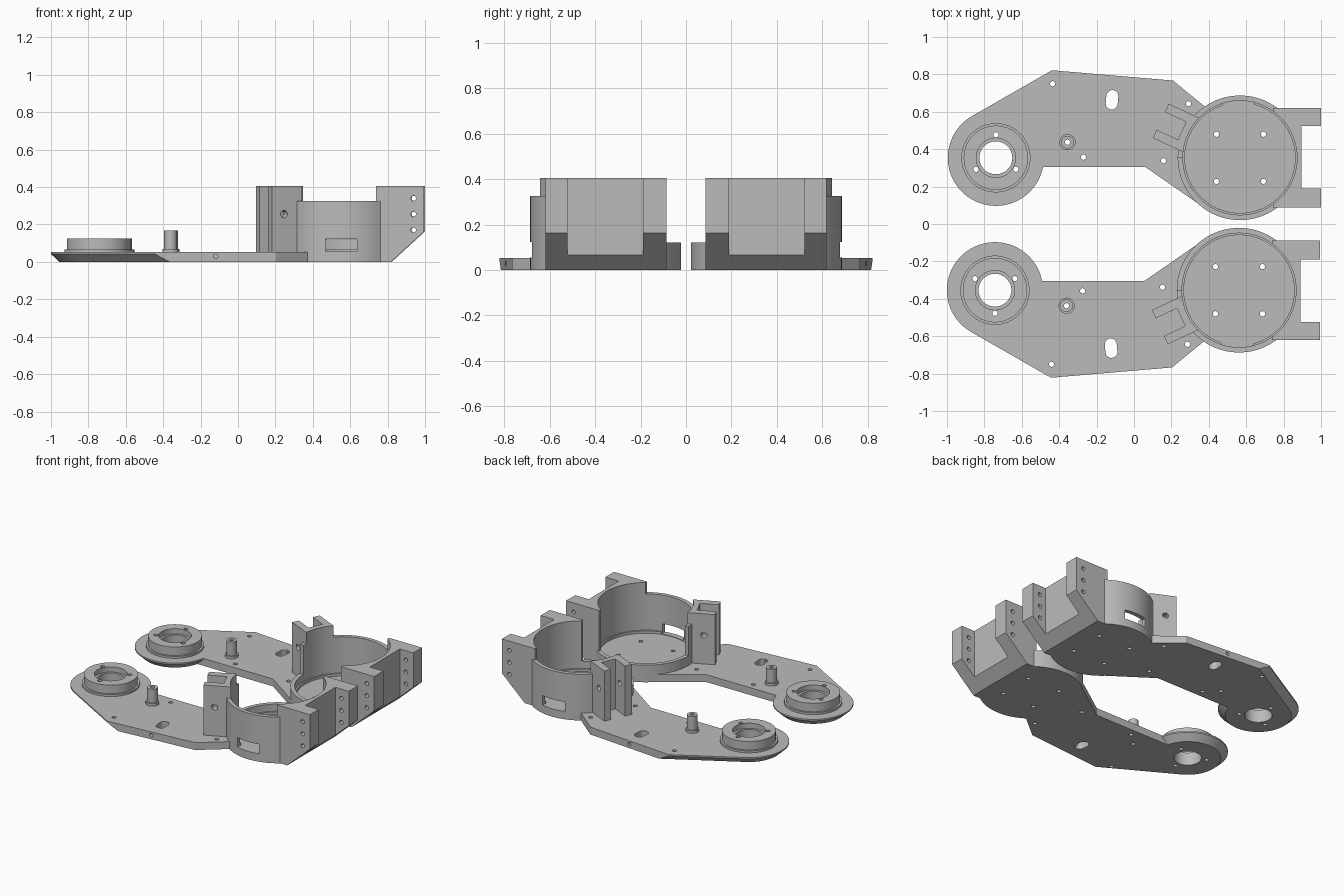
import bpy, bmesh, math
from mathutils import Matrix, Vector

if "Cube" in bpy.data.objects:
    bpy.data.objects.remove(bpy.data.objects["Cube"])

grey = bpy.data.materials.new("plain_grey")
grey.diffuse_color = (0.5, 0.5, 0.5, 1)
grey.use_nodes = True
grey.node_tree.nodes["Principled BSDF"].inputs["Base Color"].default_value = grey.diffuse_color

HUB = (-0.741, 0.354)      # wheel hub centre
CUP = (0.564, 0.354)       # motor cup centre
POST_ANGLE = math.radians(155)


def loft(name, rings):
    """Closed solid through rings of 3D points with equal counts."""
    bm = bmesh.new()
    loops = [[bm.verts.new(p) for p in ring] for ring in rings]
    n = len(loops[0])
    for a, b in zip(loops, loops[1:]):
        for i in range(n):
            j = (i + 1) % n
            bm.faces.new((a[i], a[j], b[j], b[i]))
    bm.faces.new(loops[0][::-1])
    bm.faces.new(loops[-1])
    bmesh.ops.recalc_face_normals(bm, faces=bm.faces)
    mesh = bpy.data.meshes.new(name)
    bm.to_mesh(mesh)
    bm.free()
    ob = bpy.data.objects.new(name, mesh)
    bpy.context.collection.objects.link(ob)
    mesh.materials.append(grey)
    return ob


def prism(name, pts, z0, z1):
    return loft(name, [[(x, y, z) for x, y in pts] for z in (z0, z1)])


def arc(c, r, a0, a1, n):
    return [(c[0] + r * math.cos(a0 + (a1 - a0) * i / n),
             c[1] + r * math.sin(a0 + (a1 - a0) * i / n)) for i in range(n + 1)]


def disc(name, c, r, z0, z1, n=32):
    return prism(name, arc(c, r, 0, math.tau, n)[:-1], z0, z1)


def box(name, x0, x1, y0, y1, z0, z1):
    return prism(name, [(x0, y0), (x1, y0), (x1, y1), (x0, y1)], z0, z1)


def side_profile(name, pts, y0, y1):
    return loft(name, [[(x, y, z) for x, z in pts] for y in (y0, y1)])


def cross_hole(name, start, direction, r, length):
    ob = disc(name, (0, 0), r, 0, length, 16)
    q = Vector(direction).to_track_quat('Z', 'Y')
    ob.data.transform(Matrix.Translation(start) @ q.to_matrix().to_4x4())
    return ob


def combine(body, parts, operation):
    for part in parts:
        part.hide_render = True
        mod = body.modifiers.new(part.name, 'BOOLEAN')
        mod.object, mod.operation, mod.solver = part, operation, 'EXACT'
        bpy.context.view_layer.objects.active = body
        bpy.ops.object.modifier_apply(modifier=mod.name)
        bpy.data.objects.remove(part)


def post_box(name, u0, u1, v, z0, z1):
    """Box in the frame pointing from the cup towards the guide post."""
    ob = box(name, u0, u1, -v, v, z0, z1)
    ob.data.transform(Matrix.Translation((*CUP, 0)) @ Matrix.Rotation(POST_ANGLE, 4, 'Z'))
    return ob


# Base plate with a chamfered lower rim around the hub end
def plate_outline(inset):
    r = 0.257 - inset
    corner = Vector((-0.441, 0.822))
    edge = (Vector((0.206, 0.767)) - corner).normalized()
    tangent = math.radians(120.1)
    slide = -inset / (edge.x * math.cos(tangent) + edge.y * math.sin(tangent))
    corner = corner + edge * slide
    end = math.tau - math.asin(0.048 / r)
    pts = [(0.40, 0.608), (0.206, 0.767), tuple(corner)]
    pts += arc(HUB, r, tangent, end, 48)
    return pts + [(0.056, 0.306), (0.385, 0.078), (0.564, 0.354)]


rim, foot = plate_outline(0), plate_outline(0.045)
body = loft("mount_arm_back", [[(x, y, z) for x, y in ring]
                               for ring, z in ((foot, 0), (rim, 0.042), (rim, 0.052))])

# Motor cup, rail block, guide post, hub and peg
combine(body, [
    disc("low_cup", CUP, 0.333, 0, 0.12, 96),
    prism("tall_cup_wall", arc(CUP, 0.333, 0, math.pi, 48), 0.02, 0.325),
    side_profile("rail_block", [(0.74, 0), (0.82, 0), (0.998, 0.163), (0.998, 0.405),
                                (0.74, 0.405)], 0.087, 0.62),
    post_box("guide_post", 0.28, 0.467, 0.101, 0.02, 0.405),
    disc("hub_base", HUB, 0.185, 0.03, 0.066, 64),
    disc("hub", HUB, 0.172, 0.03, 0.126, 64),
    disc("peg_base", (-0.358, 0.437), 0.043, 0.03, 0.07),
    disc("peg", (-0.358, 0.437), 0.034, 0.03, 0.167),
], 'UNION')

# Large openings: bore, rail notch, underside slope, post channel, cup window
cutters = [
    disc("bore", CUP, 0.305, 0.07, 0.6, 96),
    disc("floor_recess", CUP, 0.295, 0.052, 0.2, 96),
    box("rail_notch", 0.893, 1.2, 0.189, 0.523, -0.1, 0.6),
    side_profile("underside_slope", [(0.82, 0), (1.0, 0.165), (1.2, 0.165), (1.2, -0.1),
                                     (0.82, -0.1)], -0.2, 0.9),
    post_box("post_channel", 0.342, 0.6, 0.052, 0.052, 0.6),
    box("cup_window", 0.47, 0.64, 0.58, 0.75, 0.056, 0.123),
    disc("hub_bore", HUB, 0.088, -0.1, 0.3, 48),
    disc("hub_counterbore", HUB, 0.105, 0.09, 0.3, 48),
]

# Slot through the plate
slot = arc((0, 0.02), 0.032, 0, math.pi, 10) + arc((0, -0.02), 0.032, math.pi, math.tau, 10)
slot_cutter = prism("plate_slot", slot, -0.1, 0.2)
slot_cutter.data.transform(Matrix.Translation((-0.12, 0.664, 0)) @ Matrix.Rotation(-0.09, 4, 'Z'))
cutters.append(slot_cutter)

# Screw holes through plate, cup floor, hub and peg
holes = [(-0.438, 0.75), (-0.272, 0.357), (0.289, 0.643), (0.155, 0.338), (-0.358, 0.437)]
holes += [(CUP[0] + sx * 0.126, CUP[1] + sy * 0.126) for sx in (-1, 1) for sy in (-1, 1)]
holes += [(HUB[0] + 0.123 * math.cos(math.radians(a)), HUB[1] + 0.123 * math.sin(math.radians(a)))
          for a in (90, 210, 330)]
cutters += [disc("screw_hole", c, 0.014, -0.1, 0.3, 16) for c in holes]

# Sideways holes: rail arms, plate edge and guide post
cutters += [cross_hole("rail_hole", (0.94, -0.1, z), (0, 1, 0), 0.014, 0.9)
            for z in (0.17, 0.255, 0.34)]
cutters.append(cross_hole("edge_hole", (-0.117, 0.68, 0.029), (0, 1, 0), 0.012, 0.25))
out = Vector((math.cos(POST_ANGLE), math.sin(POST_ANGLE), 0))
across = Vector((-out.y, out.x, 0))
start = Vector((*CUP, 0.255)) + out * 0.395 - across * 0.2
cutters.append(cross_hole("post_hole", start, across, 0.02, 0.4))
combine(body, cutters, 'DIFFERENCE')

# Mirrored arm on the front side
front = body.copy()
front.name = "mount_arm_front"
front.data = body.data.copy()
bpy.context.collection.objects.link(front)
front.data.transform(Matrix.Translation((-0.0025, 0, 0)) @ Matrix.Scale(-1, 4, (0, 1, 0)))
front.data.flip_normals()
body.data.transform(Matrix.Translation((0.0025, 0, 0)))

for ob in (body, front):
    ob.hide_render = False
    bpy.ops.object.select_all(action='DESELECT')
    ob.select_set(True)
    bpy.context.view_layer.objects.active = ob
    bpy.ops.object.shade_smooth_by_angle(angle=math.radians(25))
